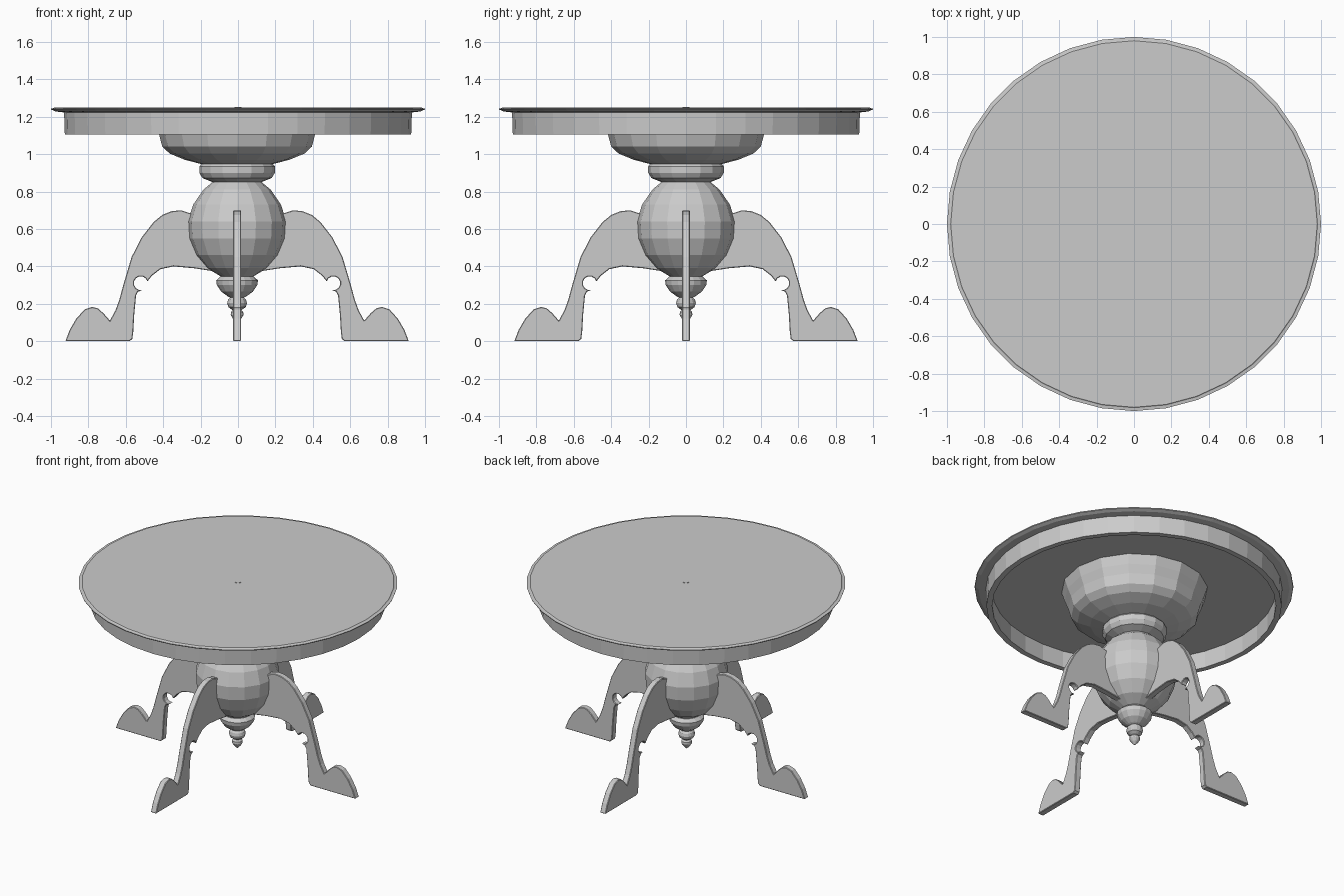
import bpy, bmesh
from math import pi, sin, cos, radians

cube = bpy.data.objects.get("Cube")
if cube:
    bpy.data.objects.remove(cube)

grey = bpy.data.materials.new("plain grey")
grey.use_nodes = True
colour = (0.6, 0.6, 0.6, 1)
grey.diffuse_color = colour
grey.node_tree.nodes["Principled BSDF"].inputs["Base Color"].default_value = colour


def finish(name, bm, x=0.0):
    bmesh.ops.recalc_face_normals(bm, faces=bm.faces[:])
    mesh = bpy.data.meshes.new(name)
    bm.to_mesh(mesh)
    bm.free()
    mesh.materials.append(grey)
    obj = bpy.data.objects.new(name, mesh)
    obj.location.x = x
    bpy.context.collection.objects.link(obj)
    return obj


def lathe(name, profile, sides, x=0.0, closed=False):
    """Turn (radius, height) points about the z axis; open profiles get caps."""
    bm = bmesh.new()
    rings = [[bm.verts.new((r * cos(2 * pi * i / sides), r * sin(2 * pi * i / sides), z))
              for i in range(sides)] for r, z in profile]
    pairs = list(zip(rings, rings[1:]))
    if closed:
        pairs.append((rings[-1], rings[0]))
    else:
        bm.faces.new(rings[0])
        bm.faces.new(rings[-1])
    for a, b in pairs:
        for i in range(sides):
            j = (i + 1) % sides
            bm.faces.new((a[i], a[j], b[j], b[i]))
    return finish(name, bm, x)


# Round top with a thin moulded rim, and the hollow apron under it
lathe("table_top", [(0.92, 1.222), (0.975, 1.228), (0.998, 1.238), (1.0, 1.244),
                    (0.985, 1.246), (0.98, 1.25)], 36)
lathe("apron", [(0.93, 1.225), (0.926, 1.105), (0.89, 1.105), (0.89, 1.225)], 36, closed=True)
lathe("centre_peg", [(0.02, 1.24), (0.02, 1.253)], 16)

# Turned pedestal, from the top down
BASE_X = -0.005
SIDES = 16
lathe("bowl", [(0.46, 1.225), (0.44, 1.16), (0.417, 1.105), (0.40, 1.04), (0.36, 1.003),
               (0.28, 0.97), (0.18, 0.944)], SIDES, BASE_X)
lathe("collar", [(0.19, 0.948), (0.202, 0.935), (0.202, 0.90), (0.185, 0.872),
                 (0.13, 0.85)], SIDES, BASE_X)
lathe("body", [(0.12, 0.86), (0.18, 0.81), (0.235, 0.73), (0.263, 0.64), (0.258, 0.55),
               (0.22, 0.46), (0.16, 0.39), (0.085, 0.345), (0.04, 0.335)], SIDES, BASE_X)
lathe("drop_cup", [(0.09, 0.345), (0.112, 0.325), (0.108, 0.30), (0.085, 0.265),
                   (0.05, 0.24), (0.03, 0.23)], SIDES, BASE_X)
lathe("drop_ball", [(0.03, 0.24), (0.048, 0.222), (0.053, 0.203), (0.046, 0.182),
                    (0.022, 0.165)], SIDES, BASE_X)
lathe("drop_tip", [(0.02, 0.17), (0.033, 0.155), (0.034, 0.14), (0.022, 0.12),
                   (0.004, 0.102)], SIDES, BASE_X)

# Leg silhouette as (distance from axis, height): outer curve and pointed foot
outer = [(0.15, 0.66), (0.26, 0.687), (0.30, 0.70), (0.35, 0.695), (0.40, 0.675),
         (0.446, 0.637), (0.51, 0.555), (0.564, 0.45), (0.607, 0.305), (0.63, 0.22),
         (0.65, 0.165), (0.68, 0.11), (0.715, 0.15), (0.745, 0.176), (0.775, 0.183),
         (0.815, 0.17), (0.86, 0.12), (0.895, 0.06), (0.918, 0.0)]
inner = [(0.575, 0.0), (0.56, 0.012), (0.555, 0.05), (0.55, 0.14), (0.54, 0.245),
         (0.53, 0.264)]
# Round bite and cusp, then the arch back to the body
notch = [(0.515 + 0.037 * cos(radians(a)), 0.31 + 0.037 * sin(radians(a)))
         for a in range(-105, 166, 30)]
arch = [(0.455, 0.35), (0.41, 0.385), (0.34, 0.4), (0.23, 0.39), (0.1, 0.37)]
outline = outer + inner + notch + arch

HALF = 0.021
for n, name in enumerate(("left_leg", "back_leg", "right_leg", "front_leg")):
    bm = bmesh.new()
    face = bm.faces.new([bm.verts.new((r, -HALF, z)) for r, z in outline])
    grown = bmesh.ops.extrude_face_region(bm, geom=[face])["geom"]
    bmesh.ops.translate(bm, vec=(0, 2 * HALF, 0),
                        verts=[v for v in grown if isinstance(v, bmesh.types.BMVert)])
    leg = finish(name, bm, BASE_X)
    leg.rotation_euler.z = n * pi / 2
    bevel = leg.modifiers.new("softened edges", "BEVEL")
    bevel.width = 0.005
    bevel.segments = 1
    bevel.limit_method = "ANGLE"
    bevel.angle_limit = radians(60)
